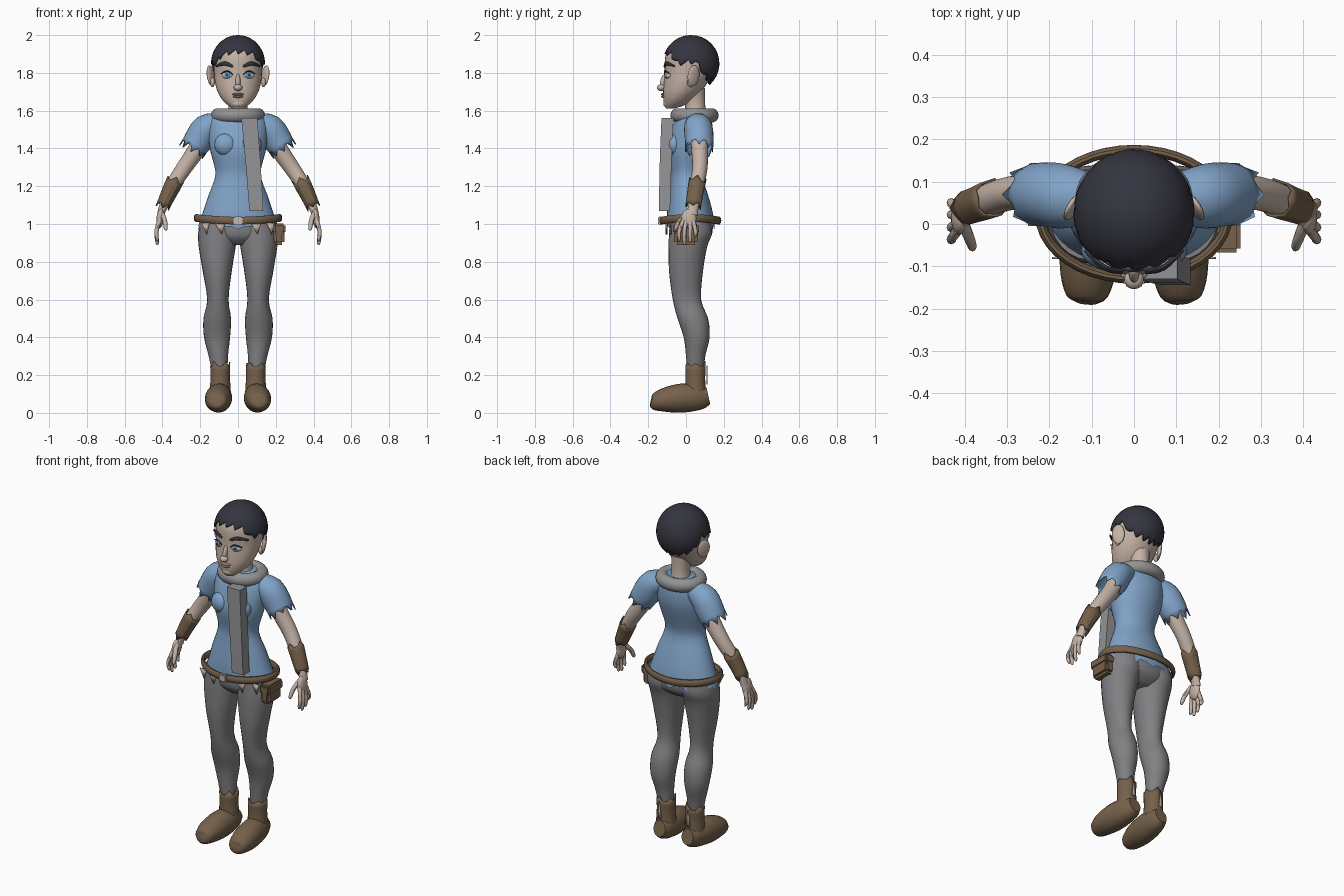
import bpy, bmesh, math, random
from mathutils import Vector, Matrix, Euler

random.seed(4)
if "Cube" in bpy.data.objects:
    bpy.data.objects.remove(bpy.data.objects["Cube"])


def material(name, r, g, b):
    m = bpy.data.materials.new(name)
    m.diffuse_color = (r, g, b, 1)
    m.use_nodes = True
    m.node_tree.nodes["Principled BSDF"].inputs["Base Color"].default_value = (r, g, b, 1)
    return m


skin = material("skin", .56, .45, .38)
blue = material("blue_cloth", .22, .37, .58)
grey = material("grey_trousers", .22, .22, .23)
wool = material("grey_wool", .29, .29, .30)
leather = material("brown_leather", .18, .12, .07)
dark = material("dark_hair", .035, .035, .05)
white = material("eye_white", .65, .65, .65)
iris = material("iris_blue", .13, .30, .62)
rose = material("lips", .42, .28, .24)
pale = material("pale_buckle", .55, .50, .46)


def finish(name, bm, mat, angle=45, thick=0):
    bmesh.ops.recalc_face_normals(bm, faces=bm.faces)
    me = bpy.data.meshes.new(name)
    bm.to_mesh(me)
    bm.free()
    me.materials.append(mat)
    ob = bpy.data.objects.new(name, me)
    bpy.context.collection.objects.link(ob)
    bpy.ops.object.select_all(action='DESELECT')
    ob.select_set(True)
    bpy.context.view_layer.objects.active = ob
    bpy.ops.object.shade_smooth_by_angle(angle=math.radians(angle))
    if thick:
        mod = ob.modifiers.new("thickness", 'SOLIDIFY')
        mod.thickness = thick
    return ob


def refine(rings, steps=3):
    """Smooth Catmull-Rom in-betweens for a list of rings."""
    out = []
    for k in range(len(rings) - 1):
        a, b, c, d = (rings[min(max(k + j, 0), len(rings) - 1)] for j in (-1, 0, 1, 2))
        for s in range(steps):
            t = s / steps
            out.append([.5 * (2 * q + (r - p) * t + (2 * p - 5 * q + 4 * r - w) * t * t
                              + (3 * q - p - 3 * r + w) * t ** 3) for p, q, r, w in zip(a, b, c, d)])
    return out + [list(rings[-1])]


def loft(name, mat, rings, n=24, flat=True, ref=(0, 1, 0), closed=False, jag=(0, 0),
         phase=0, thick=0, angle=45):
    """Skin elliptical rings (x, y, z, radius, depth radius); jag tears the ends."""
    rows = rings if closed else refine(rings)
    bm, loops, last = bmesh.new(), [], len(rows) - 1
    for k, row in enumerate(rows):
        nxt, prv = (k + 1) % len(rows) if closed else min(k + 1, last), k - 1 if closed else max(k - 1, 0)
        t = Vector((0, 0, 1)) if flat else (Vector(rows[nxt][:3]) - Vector(rows[prv][:3])).normalized()
        along = (Vector(rows[nxt][:3]) - Vector(rows[prv][:3])).normalized()
        v = Vector(ref)
        v = (v - t * v.dot(t)).normalized()
        u = v.cross(t)
        loop = []
        for i in range(n):
            a = math.tau * i / n + phase
            p = Vector(row[:3]) + u * math.cos(a) * row[3] + v * math.sin(a) * row[4]
            tear = (random.uniform(.6, 1) if i % 3 == 0 else random.uniform(0, .3))
            if not closed and k in (0, last):
                p += along * tear * (-jag[0] if k == 0 else jag[1])
            loop.append(bm.verts.new(p))
        loops.append(loop)
    for k in range(len(rows) if closed else last):
        a, b = loops[k], loops[(k + 1) % len(rows)]
        for i in range(n):
            j = (i + 1) % n
            bm.faces.new((a[i], a[j], b[j], b[i]))
    if not closed:
        for loop, torn in ((loops[0], jag[0]), (loops[-1], jag[1])):
            if not torn:
                bm.faces.new(loop)
    return finish(name, bm, mat, angle, thick)


def stack(name, mat, levels, **kw):
    """Body section from levels of (z, half width, front y, back y)."""
    return loft(name, mat, [(0, (f + b) / 2, z, w, (b - f) / 2) for z, w, f, b in levels], **kw)


def blob(name, mat, at, size, rot=(0, 0, 0)):
    bm = bmesh.new()
    mtx = Matrix.LocRotScale(Vector(at), Euler(rot), Vector(size))
    bmesh.ops.create_uvsphere(bm, u_segments=20, v_segments=12, radius=1, matrix=mtx)
    return finish(name, bm, mat, 80)


def block(name, mat, at, size, bevel=.01):
    bm = bmesh.new()
    bmesh.ops.create_cube(bm, size=1, matrix=Matrix.LocRotScale(Vector(at), None, Vector(size)))
    bmesh.ops.bevel(bm, geom=bm.edges[:], offset=bevel, segments=2, affect='EDGES')
    return finish(name, bm, mat, 30)


def flap(name, mat, x, y, top, tip, half):
    bm = bmesh.new()
    bm.faces.new([bm.verts.new(p) for p in ((x - half, y, top), (x + half, y, top), (x + half * .3, y, tip))])
    return finish(name, bm, mat, thick=.005)


# Head and neck
stack("head", skin, [(1.612, .028, -.105, -.06), (1.63, .055, -.115, -.005), (1.66, .085, -.12, .04),
                     (1.70, .108, -.121, .08), (1.75, .122, -.117, .115), (1.80, .127, -.113, .14),
                     (1.85, .13, -.113, .155), (1.90, .126, -.106, .155), (1.95, .1, -.075, .125),
                     (1.98, .05, -.03, .08)], n=32)
stack("neck", skin, [(1.54, .075, -.02, .12), (1.60, .052, -.005, .105), (1.66, .05, -.01, .1), (1.72, .06, -.03, .1)])
blob("nose_tip", skin, (0, -.131, 1.722), (.023, .023, .018))
blob("nose_bridge", skin, (0, -.116, 1.755), (.013, .02, .042), (-.25, 0, 0))
blob("upper_lip", rose, (0, -.117, 1.687), (.033, .016, .007))
blob("lower_lip", rose, (0, -.116, 1.675), (.027, .016, .008))
blob("chin", skin, (0, -.1, 1.637), (.035, .02, .02))

# Hair cap with a ragged hairline, angle measured from the front
bm, columns, count, steps = bmesh.new(), [], 64, 12
hairline = [1.915, 1.91, 1.9, 1.85, 1.855, 1.86, 1.79, 1.765, 1.755, 1.75]
for i in range(count):
    a = math.tau * i / count
    f = min(a, math.tau - a) / math.pi * (len(hairline) - 1)
    k = min(int(f), len(hairline) - 2)
    z = hairline[k] + (hairline[k + 1] - hairline[k]) * (f - k) + (i % 4 - 1.5) * .009
    low = math.acos(max(-1, (z - 1.85) / .15))
    columns.append([bm.verts.new((.143 * math.sin(low * s / steps) * math.sin(a),
                                  .027 - .15 * math.sin(low * s / steps) * math.cos(a),
                                  1.85 + .15 * math.cos(low * s / steps))) for s in range(1, steps + 1)])
crown = bm.verts.new((0, .027, 2.0))
for i in range(count):
    a, b = columns[i], columns[(i + 1) % count]
    bm.faces.new((crown, a[0], b[0]))
    for s in range(steps - 1):
        bm.faces.new((a[s], a[s + 1], b[s + 1], b[s]))
finish("hair", bm, dark, 60, thick=.012)

# Shirt and hips
stack("shirt", blue, [(1.60, .085, -.02, .115), (1.57, .14, -.045, .13), (1.52, .158, -.07, .14),
                      (1.45, .155, -.092, .138), (1.38, .145, -.1, .12), (1.28, .12, -.08, .09),
                      (1.22, .13, -.082, .095), (1.15, .157, -.09, .118), (1.06, .187, -.1, .142),
                      (.99, .212, -.1, .152)], n=36, jag=(0, .03))
stack("trouser_seat", grey, [(1.04, .185, -.085, .135), (.98, .2, -.088, .142), (.93, .18, -.08, .13), (.89, .1, -.04, .08)])

for s, side in ((1, "left"), (-1, "right")):
    # Face features
    blob(side + "_ear", skin, (s * .144, .04, 1.785), (.012, .036, .056), (0, s * .15, -s * -.55))
    blob(side + "_ear_lobe", skin, (s * .135, .025, 1.75), (.013, .018, .025))
    blob(side + "_eye", white, (s * .056, -.096, 1.788), (.031, .014, .019), (0, 0, s * .3))
    blob(side + "_iris", iris, (s * .056, -.107, 1.789), (.016, .006, .017), (0, 0, s * .3))
    blob(side + "_pupil", dark, (s * .056, -.111, 1.789), (.007, .004, .008))
    loft(side + "_upper_eyelid", dark, [(s * .027, -.112, 1.79, .002, .003), (s * .055, -.112, 1.81, .004, .004),
                                       (s * .09, -.09, 1.796, .003, .003)], n=8, flat=False)
    loft(side + "_eyebrow", dark, [(s * .028, -.113, 1.834, .006, .006), (s * .07, -.103, 1.85, .011, .007),
                                  (s * .115, -.062, 1.836, .004, .005)], n=8, flat=False)
    # Chest, sleeve and arm
    blob(side + "_chest", blue, (s * .065, -.062, 1.42), (.06, .045, .06))
    loft(side + "_sleeve", blue, [(s * .1, .058, 1.535, .055, .06), (s * .165, .065, 1.508, .075, .076),
                                 (s * .205, .07, 1.45, .078, .076), (s * .228, .07, 1.415, .072, .074)],
         flat=False, jag=(0, .045), thick=.006)
    loft(side + "_arm", skin, [(s * .16, .07, 1.5, .05, .05), (s * .225, .073, 1.385, .046, .044),
                              (s * .29, .073, 1.29, .042, .04), (s * .35, .055, 1.195, .036, .038),
                              (s * .398, .038, 1.085, .022, .028), (s * .408, .03, 1.05, .02, .032)], n=20, flat=False)
    loft(side + "_bracer", leather, [(s * .34, .058, 1.215, .046, .046), (s * .367, .048, 1.16, .042, .043),
                                    (s * .392, .04, 1.105, .037, .042)], n=12, flat=False,
         jag=(.035, .03), thick=.006, angle=30)
    # Hand
    blob(side + "_palm", skin, (s * .412, .015, 1.03), (.02, .04, .052), (0, -s * .1, 0))
    for f, (y, tip) in enumerate(((.05, .93), (.022, .9), (-.008, .89), (-.036, .91))):
        root = .012 + (y - .007) * .6
        loft(f"{side}_finger_{f}", skin, [(s * .416, root, 1.02, .012, .012), (s * .432, y, .96, .011, .011),
                                         (s * .428, y, tip + .012, .009, .009), (s * .424, y, tip, .004, .004)],
             n=8, flat=False)
    loft(side + "_thumb", skin, [(s * .403, 0, 1.055, .014, .014), (s * .388, -.036, 1.015, .013, .013),
                                (s * .382, -.055, .975, .01, .01), (s * .381, -.058, .965, .004, .004)], n=8, flat=False)
    # Trouser leg from levels of z, inner x, outer x, front y, back y
    levels = [(1.02, .01, .2, -.085, .13), (.95, .004, .211, -.09, .138), (.88, .012, .208, -.092, .112),
              (.75, .033, .187, -.09, .09), (.6, .05, .163, -.07, .08), (.5, .037, .183, -.045, .117),
              (.4, .042, .18, -.012, .125), (.3, .053, .155, 0, .102), (.2, .055, .135, .008, .09)]
    loft(side + "_trouser_leg", grey, [(s * (i + o) / 2, (f + b) / 2, z, (o - i) / 2, (b - f) / 2)
                                      for z, i, o, f, b in levels])
    # Boot
    loft(side + "_boot_cuff", leather, [(s * .094, .05, .24, .053, .055), (s * .094, .05, .18, .052, .053),
                                       (s * .094, .05, .11, .056, .056)], n=14, jag=(.035, 0), thick=.006, angle=30)
    loft(side + "_boot", leather, [(s * .112, -.187, .055, .022, .02), (s * .111, -.172, .055, .048, .042),
                                  (s * .109, -.12, .067, .065, .062), (s * .104, -.05, .076, .071, .075),
                                  (s * .098, .02, .081, .067, .075), (s * .093, .08, .083, .055, .064),
                                  (s * .092, .118, .09, .038, .045)], n=20, flat=False, ref=(0, 0, 1))
    # Torn cloth
    flap(side + "_hip_tear", skin, s * .095, -.104, 1.005, .945, .028)
    flap(side + "_side_tear", skin, s * .172, -.078, 1.005, .945, .022)
    flap(side + "_boot_slit", skin, s * .094, .109, .15, .25, .012)

# Scarf
turns = [math.tau * i / 40 for i in range(40)]
loft("scarf_loop", wool, [(.107 * math.cos(a), .045 + .092 * math.sin(a), 1.575, .036, .038) for a in turns],
     n=14, flat=False, ref=(0, 0, 1), closed=True)
loft("scarf_tail", wool, [(.06, -.098, 1.56, .06, .045), (.08, -.108, 1.32, .056, .044), (.097, -.114, 1.07, .052, .042)],
     n=4, phase=math.pi / 4, angle=30)

# Belt, buckle and pouch
loft("belt", leather, [(.222 * math.cos(a), .023 + .152 * math.sin(a), 1.018 + .014 * math.cos(a) ** 2, .012, .021)
                       for a in turns], n=10, flat=False, ref=(0, 0, 1), closed=True)
block("buckle", pale, (0, -.138, 1.018), (.05, .02, .046), .006)
block("pouch", leather, (.217, 0, .94), (.058, .125, .1), .014)
block("pouch_flap", leather, (.219, 0, .975), (.066, .135, .055), .01)
